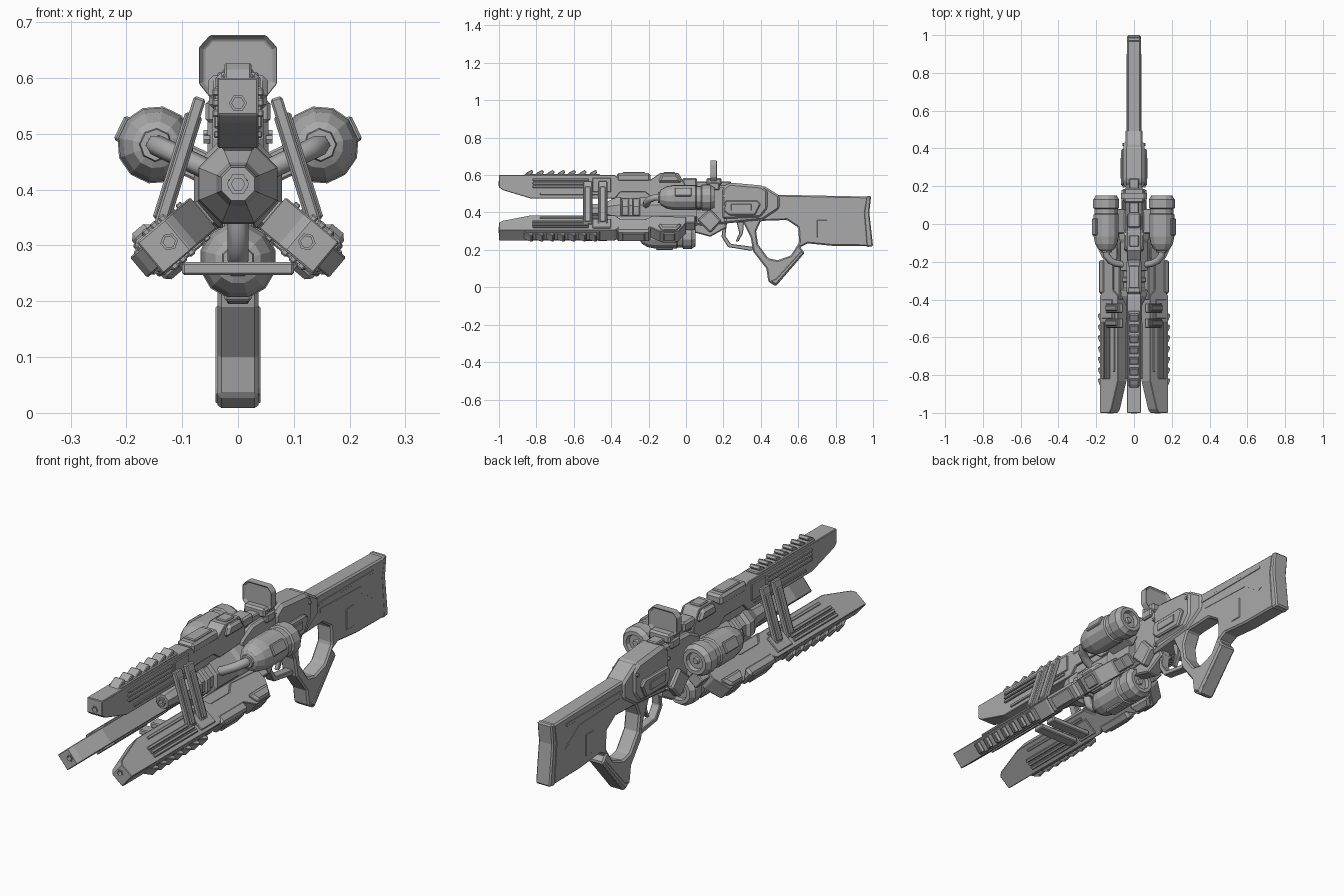
import bpy, bmesh
from math import radians, sin, cos, pi
from mathutils import Matrix, Vector

if "Cube" in bpy.data.objects:
    bpy.data.objects.remove(bpy.data.objects["Cube"])

AXIS = 0.41  # height of the barrel axis

grey = bpy.data.materials.new("gunmetal_grey")
grey.use_nodes = True
grey.diffuse_color = (0.4, 0.4, 0.4, 1)
grey.node_tree.nodes["Principled BSDF"].inputs["Base Color"].default_value = (0.4, 0.4, 0.4, 1)


def finish(bm, name, matrix=None, bevel=0.0):
    """Turn a bmesh into a flat shaded object."""
    bmesh.ops.recalc_face_normals(bm, faces=bm.faces)
    if matrix:
        bm.transform(matrix)
    mesh = bpy.data.meshes.new(name)
    bm.to_mesh(mesh)
    bm.free()
    mesh.materials.append(grey)
    ob = bpy.data.objects.new(name, mesh)
    bpy.context.collection.objects.link(ob)
    if bevel:
        mod = ob.modifiers.new("Bevel", 'BEVEL')
        mod.width, mod.segments, mod.angle_limit = bevel, 1, radians(35)
    return ob


def prism(name, outline, half, matrix=None, bevel=0.006, x=0.0):
    """Side outline of (y, z) points given a width along x."""
    bm = bmesh.new()
    face = bm.faces.new([bm.verts.new((x - half, y, z)) for y, z in outline])
    out = bmesh.ops.extrude_face_region(bm, geom=[face])
    verts = [v for v in out["geom"] if isinstance(v, bmesh.types.BMVert)]
    bmesh.ops.translate(bm, verts=verts, vec=(2 * half, 0, 0))
    return finish(bm, name, matrix, bevel)


def box(name, y0, y1, z0, z1, half, matrix=None, bevel=0.004, x=0.0):
    return prism(name, [(y0, z0), (y1, z0), (y1, z1), (y0, z1)], half, matrix, bevel, x)


def lathe(name, profile, sides, matrix):
    """Turn (y, radius) points about the y axis."""
    bm = bmesh.new()
    rings = []
    for y, r in profile:
        angles = [2 * pi * (i + 0.5) / sides for i in range(sides)]
        rings.append([bm.verts.new((r * sin(a), y, r * cos(a))) for a in angles])
    for a, b in zip(rings, rings[1:]):
        for i in range(sides):
            j = (i + 1) % sides
            bm.faces.new((a[i], a[j], b[j], b[i]))
    bm.faces.new(rings[0])
    bm.faces.new(rings[-1])
    return finish(bm, name, matrix)


def cut(ob, cutter):
    """Subtract the cutter, then throw it away."""
    mod = ob.modifiers.new("Cut", 'BOOLEAN')
    mod.object, mod.operation, mod.solver = cutter, 'DIFFERENCE', 'EXACT'
    bpy.context.view_layer.objects.active = ob
    while ob.modifiers[0] != mod:
        ob.modifiers.move(len(ob.modifiers) - 1, 0)
    bpy.ops.object.modifier_apply(modifier=mod.name)
    bpy.data.objects.remove(cutter)


def around(angle, out=0.0):
    """Place a part built above the axis at an angle about the barrel."""
    return (Matrix.Translation((0, 0, AXIS)) @ Matrix.Rotation(radians(angle), 4, 'Y')
            @ Matrix.Translation((0, 0, out)))


# Three long arms around the barrel
ARM = [(-1, .19), (-.38, .19), (-.35, .165), (-.19, .165), (-.14, .2), (-.04, .2), (0, .13),
       (0, .08), (-.18, .07), (-.22, .1), (-.35, .1), (-.38, .065), (-.83, .065), (-.98, .11), (-1, .125)]
for side, angle, out in (("top", 0, 0), ("left", 130, .016), ("right", -130, .016)):
    m = around(angle, out)
    arm = prism(side + "_arm", ARM, .037, m, .006)
    hole = lathe("hole_cutter", [(-1.1, .012), (-.97, .012)], 6, m @ Matrix.Translation((0, 0, .145)))
    cut(arm, hole)
    lathe(side + "_arm_bore_ring", [(-.975, .016), (-1.003, .016), (-1.003, .011), (-.975, .011)], 6,
          m @ Matrix.Translation((0, 0, .145)))
    for i in range(7):
        y = -.87 + i * .057
        prism(side + "_arm_tooth", [(y, .187), (y + .035, .187), (y + .055, .205), (y + .045, .218), (y + .02, .205)],
              .024, m, .003)
    box(side + "_arm_tooth_rail", -.86, -.46, .185, .197, .03, m)
    # Grip block, rear block and its plates
    box(side + "_arm_grip_block", -.37, -.19, .155, .2, .04, m, .01)
    box(side + "_arm_grip_plate", -.34, -.22, .17, .207, .028, m)
    prism(side + "_arm_rear_block", [(-.15, .15), (-.13, .195), (-.05, .195), (-.02, .15)], .054, m, .01)
    box(side + "_arm_rear_cap", -.12, -.06, .19, .207, .026, m)
    box(side + "_arm_spine", -.4, .05, .06, .115, .028, m)
    for s in (-1, 1):
        for z in (.12, .139, .158):
            box(side + "_arm_flute", -.82, -.52, z, z + .014, .007, m, .003, s * .039)
        box(side + "_arm_lower_strip", -.78, -.42, .083, .095, .004, m, .002, s * .039)
        box(side + "_arm_side_strip", -.5, -.4, .1, .175, .005, m, .003, s * .038)

# Pairs of straps joining the arms
for y in (-.55, -.47):
    for s in (-1, 1):
        for name, a, b in (("side_strap", (.068, .565), (.14, .335)), ("side_strap_rib", (.079, .535), (.138, .345))):
            p, q = Vector(a), Vector(b)
            wide = .011 if name == "side_strap" else .016
            n = Vector((q.y - p.y, p.x - q.x)).normalized() * wide
            bm = bmesh.new()
            inset = 0 if name == "side_strap" else .01
            loops = [[bm.verts.new((s * c.x, yy, c.y)) for c in (p - n, q - n, q + n, p + n)]
                     for yy in (y + inset, y + .05 - inset)]
            bm.faces.new(loops[0])
            bm.faces.new(loops[1])
            for i in range(4):
                j = (i + 1) % 4
                bm.faces.new((loops[0][i], loops[0][j], loops[1][j], loops[1][i]))
            finish(bm, name, None, .004)
    box("bottom_strap", y, y + .05, .247, .27, .1)

# Barrel with muzzle, cooling rings and core
lathe("barrel", [(-.49, .014), (-.53, .018), (-.53, .032), (-.51, .036), (-.44, .042), (-.38, .074), (-.35, .077),
                 (-.34, .06), (-.31, .06), (-.305, .07), (-.285, .07), (-.28, .06), (-.25, .06), (-.245, .077),
                 (-.1, .077), (-.08, .085), (.06, .085)], 8, around(0))
lathe("muzzle_ring", [(-.5, .02), (-.54, .02), (-.54, .012), (-.5, .012)], 6, around(0))

# Three canisters, each fed by a bent pipe
CAN = [(-.145, .022), (-.135, .042), (-.105, .06), (-.065, .068), (.05, .068), (.055, .062), (.08, .062), (.085, .07),
       (.13, .07), (.14, .062), (.152, .056), (.152, .04), (.135, .036), (.135, .015), (.145, .012)]
for side, angle, dist, shift in (("left", 64.5, .163, 0), ("right", -64.5, .163, 0), ("bottom", 180, .137, -.1)):
    m = around(angle) @ Matrix.Translation((0, shift, dist))
    lathe(side + "_canister", CAN, 12, m)
    lathe(side + "_canister_collar", [(-.15, .02), (-.15, .028), (-.125, .034), (-.11, .034)], 8, m)
    box(side + "_canister_plate", -.06, .03, .055, .073, .024, m)
    box(side + "_canister_mount", -.05, .08, -.1, -.045, .028, m)
    curve = bpy.data.curves.new(side + "_pipe", 'CURVE')
    curve.dimensions, curve.bevel_depth, curve.bevel_resolution, curve.use_fill_caps = '3D', .019, 1, True
    path = [(-.12, 0), (-.165, 0), (-.195, -.025), (-.21, -.06), (-.215, -.1)]
    spline = curve.splines.new('POLY')
    spline.points.add(len(path) - 1)
    for point, (y, z) in zip(spline.points, path):
        point.co = (*(m @ Vector((0, y, z))), 1)
    curve.materials.append(grey)
    bpy.context.collection.objects.link(bpy.data.objects.new(side + "_pipe", curve))

# Receiver
prism("receiver", [(-.04, .34), (-.04, .5), (.04, .54), (.2, .545), (.42, .54), (.5, .49), (.5, .42), (.41, .36),
                   (.2, .34), (.1, .33)], .046, None, .01)
prism("receiver_rear", [(.19, .36), (.19, .53), (.23, .56), (.4, .545), (.44, .52), (.44, .42), (.4, .37)], .055, None, .014)
box("receiver_top_rail", -.02, .24, .53, .565, .026)
box("receiver_top_step", -.02, .06, .54, .585, .034, None, .008)
for s in (-1, 1):
    prism("receiver_side_panel", [(.2, .41), (.21, .465), (.38, .465), (.4, .445), (.37, .385), (.23, .385)], .01, None, .006, s * .058)
    box("receiver_side_window", .24, .35, .41, .445, .004, None, .002, s * .068)
    prism("receiver_side_block", [(.06, .36), (.13, .42), (.19, .355), (.13, .29)], .02, None, .008, s * .045)
    for y, z in ((.2, .49), (.42, .5), (.21, .36)):
        lathe("rivet", [(-.006, .008), (.006, .008)], 6,
              Matrix.Translation((s * .056, y, z)) @ Matrix.Rotation(pi / 2, 4, 'Z'))
prism("receiver_belly", [(.02, .3), (0, .36), (.2, .36), (.22, .32), (.13, .27)], .03)

# Stock and thumbhole grip in one piece
stock = prism("stock", [(.38, .5), (.48, .495), (.975, .485), (.96, .4), (.975, .22), (.78, .222), (.65, .235), (.61, .215),
                        (.635, .185), (.48, .005), (.44, .03), (.43, .1), (.36, .19), (.345, .27), (.3, .36)],
              .037, None, .011)
cut(stock, prism("thumbhole_cutter", [(.375, .3), (.4, .355), (.54, .36), (.6, .32), (.605, .24), (.56, .17),
                                      (.49, .145), (.44, .155), (.385, .23)], .1, None, 0))
prism("butt_pad", [(.965, .49), (.99, .488), (.98, .4), (1, .22), (.965, .215), (.95, .4)], .036, None, .006)
prism("grip_toe", [(.445, .035), (.48, .008), (.635, .185), (.615, .2), (.48, .05)], .04, None, .008)
for s in (-1, 1):
    box("stock_groove_strip", .5, .89, .447, .46, .003, None, .001, s * .037)
    box("stock_side_plate", .7, .755, .265, .36, .003, None, .002, s * .037)
    prism("stock_cheek", [(.52, .43), (.8, .42), (.9, .35), (.88, .34), (.79, .4), (.52, .41)], .002, None, 0, s * .037)

# Trigger and its guard
prism("trigger_guard", [(.2, .35), (.19, .27), (.225, .215), (.35, .195), (.37, .215), (.24, .232), (.21, .275), (.22, .35)],
      .02, None, .003)
prism("trigger", [(.27, .35), (.285, .29), (.265, .245), (.28, .245), (.305, .29), (.31, .35)], .01, None, .003)

# Framed sight on a clamp
bm = bmesh.new()
shape = [(.05, .565), (.07, .59), (.07, .655), (.05, .677), (-.05, .677), (-.07, .655), (-.07, .59), (-.05, .565)]
front = bm.faces.new([bm.verts.new((x, .13, z)) for x, z in shape])
out = bmesh.ops.extrude_face_region(bm, geom=[front])
bmesh.ops.translate(bm, verts=[v for v in out["geom"] if isinstance(v, bmesh.types.BMVert)], vec=(0, .036, 0))
bmesh.ops.recalc_face_normals(bm, faces=bm.faces)
panes = [f for f in bm.faces if len(f.verts) == 8]
bmesh.ops.inset_individual(bm, faces=panes, thickness=.01, depth=-.012)
finish(bm, "sight_frame", None, .002)
box("sight_base", .11, .19, .545, .585, .052, None, .008)
box("sight_clamp", .12, .18, .52, .56, .058, None, .006)
